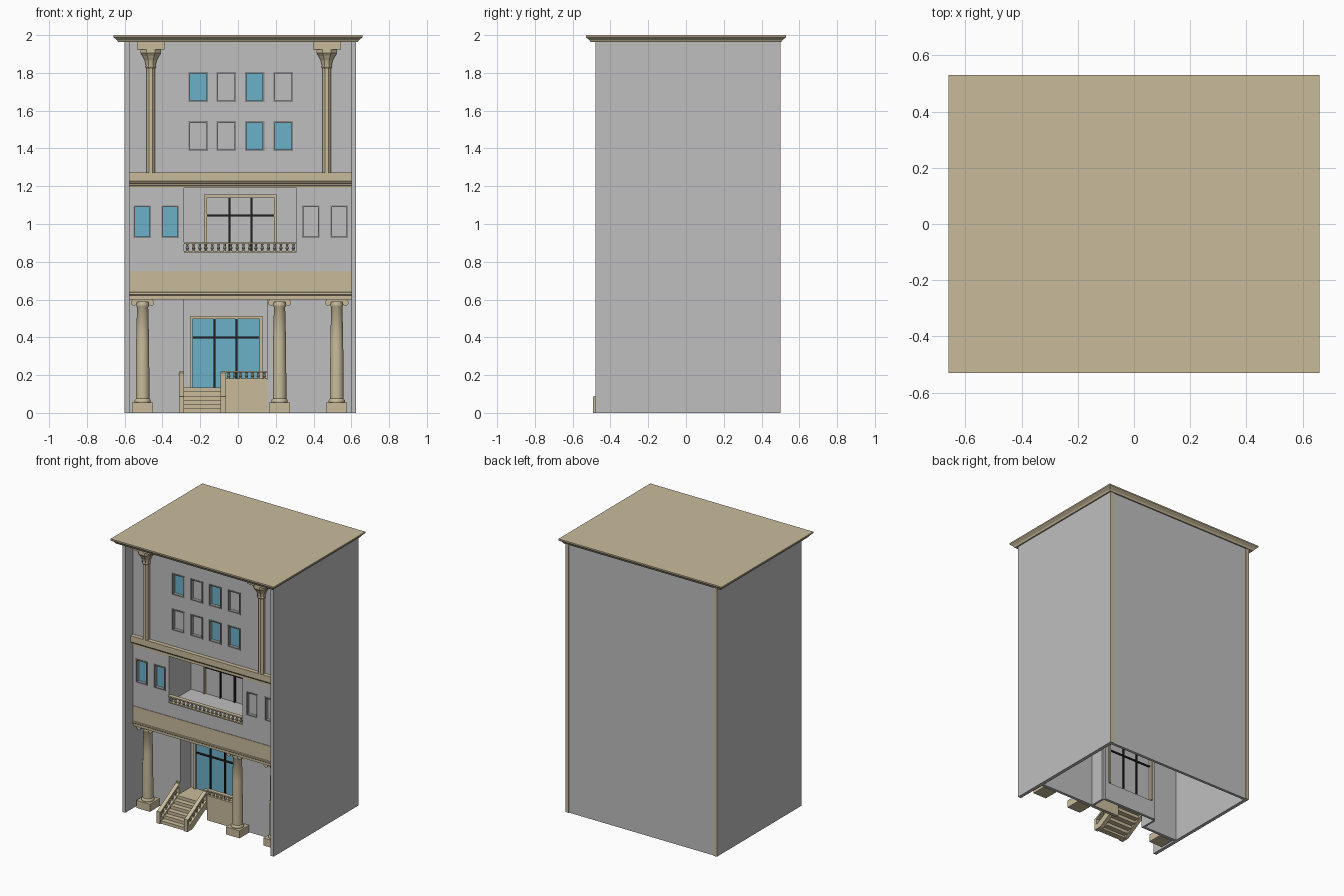
import bpy, bmesh, math
from mathutils import Vector

cube = bpy.data.objects.get("Cube")
if cube:
    bpy.data.objects.remove(cube, do_unlink=True)


def material(name, r, g, b):
    m = bpy.data.materials.new(name)
    m.use_nodes = True
    m.diffuse_color = (r, g, b, 1)
    m.node_tree.nodes["Principled BSDF"].inputs["Base Color"].default_value = (r, g, b, 1)
    return m


GRAY = material("wall gray", .52, .52, .52)
TAN = material("sandstone", .58, .5, .33)
BLUE = material("window blue", .15, .44, .58)
BLACK = material("mullion black", .015, .015, .015)
FRAME = material("frame gray", .25, .25, .25)


def finish(name, bm, *mats):
    bmesh.ops.recalc_face_normals(bm, faces=bm.faces)
    me = bpy.data.meshes.new(name)
    bm.to_mesh(me)
    bm.free()
    ob = bpy.data.objects.new(name, me)
    bpy.context.collection.objects.link(ob)
    for m in mats:
        me.materials.append(m)
    return ob


def add_box(bm, x, y, z):
    vs = bmesh.ops.create_cube(bm, size=1)["verts"]
    for v in vs:
        v.co = Vector([(a + b) / 2 + c * (b - a) for (a, b), c in zip((x, y, z), v.co)])


def boxes(name, mat, *items):
    bm = bmesh.new()
    for it in items:
        add_box(bm, *it)
    return finish(name, bm, mat)


def extrude_x(name, mat, x, profile):
    # closed (y, z) profile swept along x
    bm = bmesh.new()
    f = bm.faces.new([bm.verts.new((x[0], y, z)) for y, z in profile])
    r = bmesh.ops.extrude_face_region(bm, geom=[f])
    bmesh.ops.translate(bm, vec=(x[1] - x[0], 0, 0),
                        verts=[v for v in r["geom"] if isinstance(v, bmesh.types.BMVert)])
    return finish(name, bm, mat)


def add_lathe(bm, profile, centre, sides):
    # (radius, z) profile turned round a vertical axis
    rings = [[bm.verts.new((centre[0] + r * math.cos(math.tau * (k + .5) / sides),
                            centre[1] + r * math.sin(math.tau * (k + .5) / sides), z))
              for k in range(sides)] for r, z in profile]
    for a, b in zip(rings, rings[1:]):
        for k in range(sides):
            n = (k + 1) % sides
            bm.faces.new((a[k], a[n], b[n], b[k]))
    bm.faces.new(rings[0])
    bm.faces.new(rings[-1])


def smooth(ob):
    bpy.ops.object.select_all(action='DESELECT')
    ob.select_set(True)
    bpy.context.view_layer.objects.active = ob
    bpy.ops.object.shade_smooth_by_angle(angle=math.radians(40))


def wall(name, x, z, y, holes, depth=.02, mat=GRAY):
    # upright panel with rectangular openings, front at y
    xs = sorted({*x, *[v for h in holes for v in h[:2]]})
    zs = sorted({*z, *[v for h in holes for v in h[2:]]})
    bm = bmesh.new()
    grid = {(a, b): bm.verts.new((a, y, b)) for a in xs for b in zs}
    for a, b in zip(xs, xs[1:]):
        for c, d in zip(zs, zs[1:]):
            u, w = (a + b) / 2, (c + d) / 2
            if not any(h[0] < u < h[1] and h[2] < w < h[3] for h in holes):
                bm.faces.new((grid[a, c], grid[b, c], grid[b, d], grid[a, d]))
    bmesh.ops.delete(bm, geom=[v for v in bm.verts if not v.link_faces], context='VERTS')
    r = bmesh.ops.extrude_face_region(bm, geom=bm.faces[:])
    bmesh.ops.translate(bm, vec=(0, depth, 0),
                        verts=[v for v in r["geom"] if isinstance(v, bmesh.types.BMVert)])
    return finish(name, bm, mat)


FRONT, PORCH, BACK = -.39, -.26, -.135
LEFT, RIGHT = -.575, .6

# Shell
boxes("side_walls", GRAY, ((-.6, LEFT), (-.48, .495), (0, 1.965)), ((RIGHT, .625), (-.48, .495), (0, 1.965)))
boxes("back_wall", GRAY, ((LEFT, RIGHT), (.475, .495), (0, 1.965)))
boxes("back_corner_trim", TAN, *[((a, a + .027), (.493, .5), (0, 1.965)) for a in (-.6, .599)])

# Roof with flared cornice
bm = bmesh.new()
rings = []
for hx, hy, z in ((.635, .505, 1.963), (.642, .512, 1.975), (.655, .525, 1.985), (.66, .53, 1.99), (.66, .53, 2)):
    rings.append([bm.verts.new((sx * hx, sy * hy, z)) for sx, sy in ((-1, -1), (1, -1), (1, 1), (-1, 1))])
for a, b in zip(rings, rings[1:]):
    for k in range(4):
        bm.faces.new((a[k], a[k - 1], b[k - 1], b[k]))
bm.faces.new(rings[0])
bm.faces.new(rings[-1])
finish("roof_cornice", bm, TAN)

# Window layout: left, right, bottom, top, glazed blue
upper = [(x, x + .095, z, z + .15, (x, z) in ((-.257, 1.65), (.04, 1.65), (.04, 1.39), (.193, 1.39)))
         for x in (-.257, -.11, .04, .193) for z in (1.39, 1.65)]
middle = [(x, x + .085, .93, 1.095, x < 0) for x in (-.55, -.402, .343, .493)]

# Facade panels
balcony = (-.285, .31, .85, 1.19)
porch = (-.285, .155, 0, .6)
wall("upper_facade", (LEFT, RIGHT), (1.25, 1.965), FRONT, [w[:4] for w in upper], .04)
wall("middle_facade", (LEFT, RIGHT), (.74, 1.22), FRONT, [w[:4] for w in middle] + [balcony], .04)
wall("ground_facade", (LEFT, RIGHT), (0, .62), PORCH, [porch])

for i, (a, b, c, d, blue) in enumerate(upper + middle):
    boxes("window_pane", BLUE if blue else GRAY, ((a, b), (FRONT + .03, FRONT + .04), (c, d)))
    t = .008
    wall("window_frame", (a - t / 2, b + t / 2), (c - t / 2, d + t / 2), FRONT - .004,
         [(a + t / 2, b - t / 2, c + t / 2, d - t / 2)], .02, FRAME)


# Recessed bays with glazed doors
def bay(name, hole, front, door, glass, bars, bar_z):
    a, b, c, d = hole
    boxes(name + "_recess_sides", GRAY, *[((u, u + .015), (front + .005, BACK), (c, d)) for u in (a - .015, b)])
    boxes(name + "_recess_ceiling", GRAY, ((a - .015, b + .015), (front + .005, BACK + .02), (d, d + .015)))
    g = (door[0] + .015, door[1] - .015, door[2], door[3] - .015)
    wall(name + "_recess_back", (a, b), (c, d), BACK, [g])
    wall(name + "_door_frame", door[:2], door[2:], BACK - .015, [g], .045, TAN)
    pane = boxes(name + "_door_glass", glass, (g[:2], (BACK, BACK + .008), g[2:]))
    pane.data.materials.append(GRAY)
    for f in pane.data.polygons:
        f.material_index = int(f.normal.y > .5)
    items = [((x - .005, x + .005), (BACK - .01, BACK + .018), g[2:]) for x in bars]
    items.append((g[:2], (BACK - .009, BACK + .017), (bar_z - .005, bar_z + .005)))
    boxes(name + "_door_mullions", BLACK, *items)


bay("ground", porch, PORCH, (-.255, .13, .135, .512), BLUE, (-.125, -.008), .4)
bay("balcony", balcony, FRONT, (-.18, .205, .85, 1.155), GRAY, (-.045, .072), 1.045)
boxes("balcony_floor", GRAY, (balcony[:2], (FRONT, BACK), (.835, .85)))
boxes("porch_floor", TAN, (porch[:2], (PORCH, BACK), (.12, .135)))
boxes("porch_front", TAN, ((-.065, .155), (PORCH - .005, PORCH + .02), (0, .175)))
boxes("porch_ceiling", GRAY, ((LEFT, RIGHT), (FRONT + .01, PORCH), (.605, .62)))

# Entablature over the columns and ledge over the middle floor
extrude_x("entablature", TAN, (LEFT, RIGHT), [
    (-.3, .6), (-.385, .6), (-.385, .61), (-.392, .612), (-.392, .622), (-.4, .628), (-.4, .638),
    (-.394, .64), (-.394, .75), (-.3, .75)])
extrude_x("upper_ledge", TAN, (LEFT, RIGHT), [
    (-.36, 1.19), (-.396, 1.19), (-.396, 1.2), (-.403, 1.203), (-.403, 1.213), (-.412, 1.218),
    (-.42, 1.228), (-.42, 1.272), (-.36, 1.272)])

# Ground floor columns with plinths and scrolled capitals
for x in (-.505, .22, .523):
    y = -.32
    boxes("column_plinth", TAN, ((x - .055, x + .055), (y - .055, y + .055), (0, .055)))
    bm = bmesh.new()
    add_lathe(bm, [(.042, .055), (.044, .062), (.042, .07), (.036, .075), (.036, .2), (.034, .4),
                   (.03, .56), (.034, .565), (.034, .575), (.03, .59)], (x, y), 20)
    smooth(finish("column_shaft", bm, TAN))
    boxes("column_abacus", TAN, ((x - .055, x + .055), (y - .045, y + .045), (.586, .602)))
    bm = bmesh.new()
    for s in (-1, 1):
        vs = bmesh.ops.create_cone(bm, cap_ends=True, segments=14, radius1=.016, radius2=.016, depth=.084)["verts"]
        for v in vs:
            v.co = Vector((x + s * .046 + v.co.x, y + v.co.z, .583 + v.co.y))
    smooth(finish("column_scrolls", bm, TAN))

# Upper columns with flared capitals
for x in (-.462, .47):
    y = -.4
    bm = bmesh.new()
    add_lathe(bm, [(.024, 1.27), (.024, 1.82), (.03, 1.83), (.028, 1.84), (.034, 1.865), (.048, 1.89),
                   (.06, 1.905), (.06, 1.93)], (x, y), 8)
    add_box(bm, (x - .074, x + .074), (y - .055, y + .03), (1.925, 1.965))
    finish("upper_column", bm, TAN)


# Balustrades
def balusters(name, points, height):
    bm = bmesh.new()
    for x, y, z in points:
        add_lathe(bm, [(r, z + h * height) for r, h in
                       ((.008, 0), (.005, .15), (.01, .4), (.005, .75), (.008, 1))], (x, y), 8)
    finish(name, bm, TAN)


def balustrade(name, x, y, z, top, count):
    boxes(name + "_rails", TAN, (x, (y - .013, y + .013), (z, z + .008)), (x, (y - .015, y + .015), (top - .009, top)))
    step = (x[1] - x[0]) / count
    balusters(name + "_balusters", [(x[0] + (i + .5) * step, y, z + .007) for i in range(count)], top - z - .015)


balustrade("balcony_balustrade", balcony[:2], FRONT + .005, .85, .902, 18)
balustrade("porch_balustrade", (-.065, .155), PORCH + .005, .175, .222, 7)

# Entrance stairs with sloping rails
N = 6
Y0, Y1, RISE = -.485, PORCH, .135 / 6
run = (Y1 - Y0) / N
boxes("stair_steps", TAN, *[((-.287, -.09), (Y0 + i * run, Y0 + (i + 1) * run + .005),
                            (max(0, (i - .3) * RISE), (i + 1) * RISE)) for i in range(N)])
for x in (-.313, -.092):
    span = (x, x + .028)
    extrude_x("stair_stringer", TAN, span, [(Y0, 0), (Y0, .03), (Y1, .15), (Y1, .1), (Y0 + .05, 0)])
    extrude_x("stair_rail", TAN, span, [(Y0, .072), (Y0, .087), (Y1, .217), (Y1, .2)])
    boxes("stair_newels", TAN, (span, (Y0 - .008, Y0 + .012), (0, .088)),
          (span, (Y1 - .012, Y1 + .012), (.1, .22)))
    balusters("stair_balusters", [(x + .014, Y0 + t * (Y1 - Y0), .028 + t * .12)
                                  for t in (.2, .36, .52, .68, .84)], .05)
